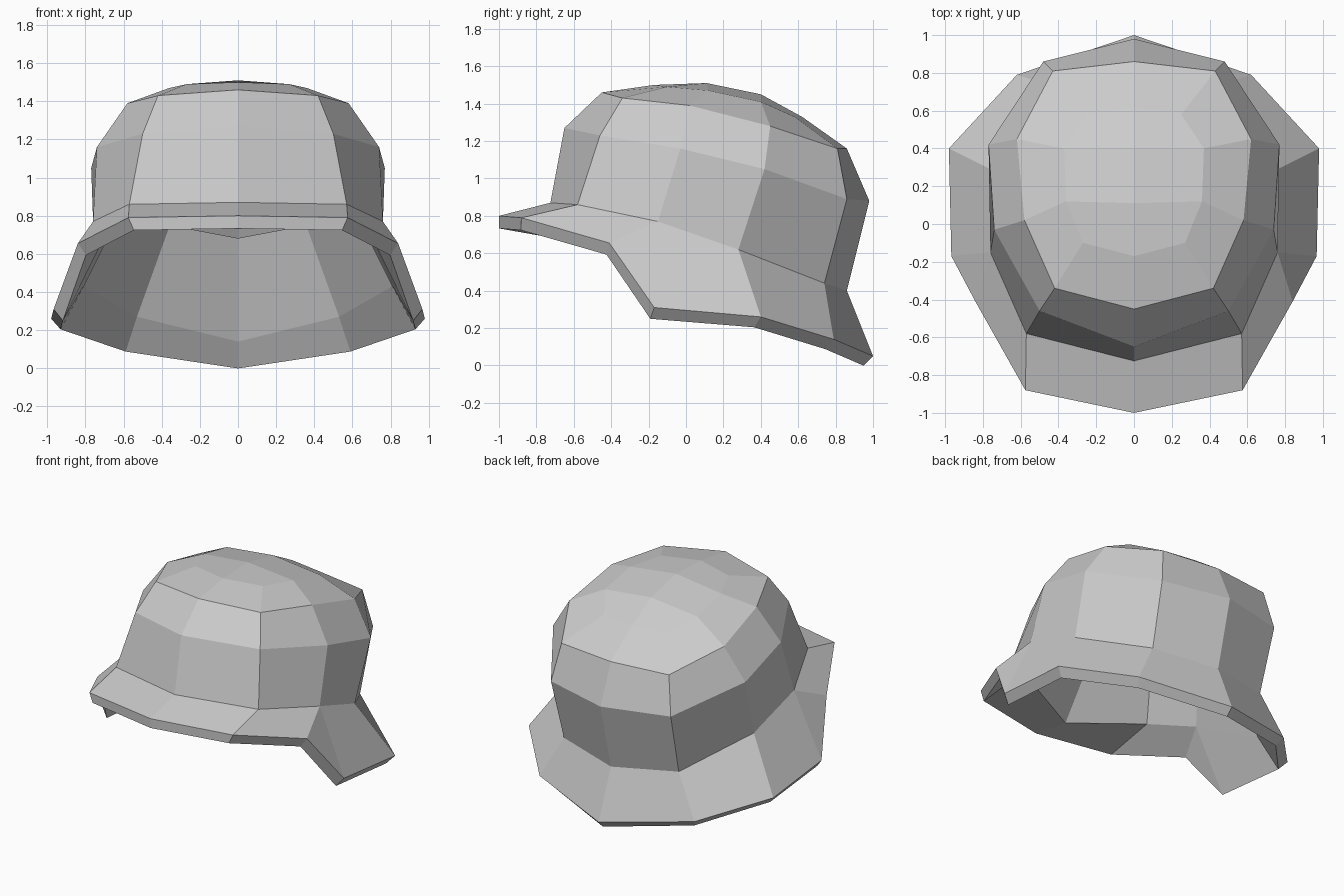
import bpy
import bmesh
from mathutils import Vector

default_cube = bpy.data.objects.get("Cube")
if default_cube:
    bpy.data.objects.remove(default_cube, do_unlink=True)


def make_material(name, colour):
    material = bpy.data.materials.new(name)
    material.use_nodes = True
    material.diffuse_color = colour
    shader = material.node_tree.nodes["Principled BSDF"]
    shader.inputs["Base Color"].default_value = colour
    shader.inputs["Roughness"].default_value = 0.8
    return material


# Left half of the shell: each rib runs waist, temple, shoulder, crown
RIBS = {
    "front_centre": [(0, -.725, .87), (0, -.65, 1.27), (0, -.45, 1.46), (0, -.17, 1.5)],
    "front_corner": [(.57, -.58, .86), (.5, -.46, 1.23), (.42, -.34, 1.43), (.27, -.1, 1.49)],
    "side_front": [(.76, -.15, .77), (.74, -.03, 1.16), (.58, .02, 1.39), (.36, .12, 1.47)],
    "side_back": [(.74, .28, .62), (.77, .42, 1.05), (.62, .45, 1.28), (.37, .4, 1.41)],
    "back_corner": [(.46, .74, .44), (.48, .86, .89), (.43, .81, 1.16), (.25, .58, 1.33)],
    "back_centre": [(0, .86, .4), (0, .98, .88), (0, .86, 1.16), (0, .62, 1.33)],
}

# Outer edge of the brim, cheek guard and neck guard, front to back
RIM = [(0, -1, .8), (.575, -.88, .79), (.84, -.41, .655), (.967, -.17, .31),
       (.98, .4, .26), (.62, .79, .14), (0, 1, .05)]

# Lower edge of the hollow inside, front to back
LINING = [(0, -.7, .68), (.53, -.5, .78), (.7, -.2, .69),
          (.81, .3, .43), (.53, .69, .27), (0, .87, .14)]

# Middle points of the crown, and of the hollow's ceiling
SPINE = [(0, .11, 1.51), (0, .4, 1.45)]
CEILING = (0, .16, 1.2)


def add_ring(bm, points):
    return [bm.verts.new(point) for point in points]


def add_face(bm, corners):
    """Add a face, leaving out repeated corners."""
    unique = list(dict.fromkeys(corners))
    if len(unique) > 2:
        bm.faces.new(unique)


def bridge(bm, lower, upper):
    """Join two open rings that have equally many entries."""
    for i in range(len(lower) - 1):
        add_face(bm, (lower[i], lower[i + 1], upper[i + 1], upper[i]))


def with_cheek(ring):
    """Repeat the side point, so that both cheek corners meet it."""
    return ring[:3] + ring[2:]


def shrink(points, width, length, back, drop):
    """Copy a shell ring inwards for the hollow."""
    return [Vector((x * width, y * length + back, z - drop)) for x, y, z in points]


def build_helmet():
    bm = bmesh.new()
    levels = list(zip(*RIBS.values()))

    # Outer shell and flared rim
    waist, temple, shoulder, crown = [add_ring(bm, level) for level in levels]
    rim = add_ring(bm, RIM)
    bridge(bm, rim, with_cheek(waist))
    bridge(bm, waist, temple)
    bridge(bm, temple, shoulder)
    bridge(bm, shoulder, crown)

    # Crown closed along a central spine
    spine = [crown[0]] + add_ring(bm, SPINE) + [crown[-1]]
    bridge(bm, crown[1:-1], spine)

    # Thin edge under the rim
    edge = add_ring(bm, [(x * .95, y - .025 * (1 + y), z - .067 + .008 * (1 + y))
                         for x, y, z in RIM])
    bridge(bm, edge, rim)

    # Hollow inside, narrowing towards its ceiling
    lining = add_ring(bm, LINING)
    inner_wall = add_ring(bm, shrink(levels[1], .7, .63, .06, .08))
    inner_dome = add_ring(bm, shrink(levels[2], .55, .52, .08, .24))
    bridge(bm, edge, with_cheek(lining))
    bridge(bm, lining, inner_wall)
    bridge(bm, inner_wall, inner_dome)
    ceiling = bm.verts.new(CEILING)
    bridge(bm, inner_dome, [ceiling] * len(inner_dome))

    bmesh.ops.recalc_face_normals(bm, faces=bm.faces)
    mesh = bpy.data.meshes.new("helmet_shell")
    bm.to_mesh(mesh)
    bm.free()

    helmet = bpy.data.objects.new("helmet_shell", mesh)
    bpy.context.collection.objects.link(helmet)
    mirror = helmet.modifiers.new("mirror_half", 'MIRROR')
    mirror.use_axis[0] = True
    mirror.use_clip = True
    mesh.materials.append(make_material("plain grey", (.6, .6, .6, 1)))
    return helmet


build_helmet()
